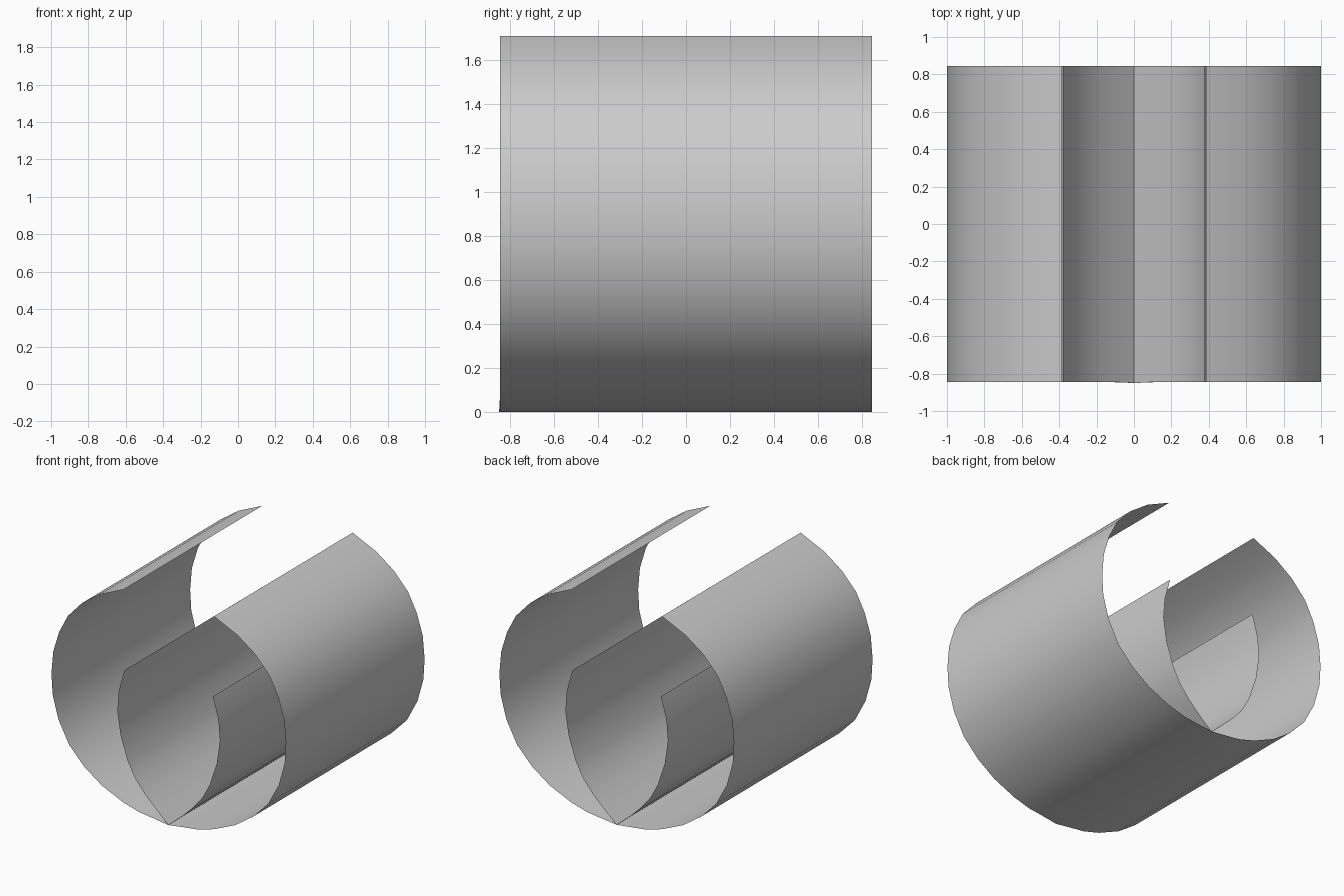
import bpy

if "Cube" in bpy.data.objects:
    bpy.data.objects.remove(bpy.data.objects["Cube"])

HALF = 0.845   # half length along y
SEAM = 0.005   # the seam reaches slightly further at the front

# Right-hand half profiles (x, z), starting at the bottom seam
OUTER = [(0, 0), (.13, .015), (.25, .03), (.39, .07), (.57, .15), (.72, .255),
         (.85, .39), (.94, .56), (.99, .74), (1, .9), (.985, 1.07),
         (.935, 1.235), (.86, 1.38), (.74, 1.51), (.585, 1.62), (.386, 1.71)]
INNER = [(0, 0), (.1, .085), (.2, .18), (.285, .28), (.35, .4), (.41, .58),
         (.437, .76), (.425, .92), (.377, 1.09)]


def sheet(name, half):
    """Mirror a half profile about x = 0 and sweep it along y as a thin sheet."""
    profile = [(-x, z) for x, z in reversed(half[1:])] + half
    verts = []
    for x, z in profile:
        front = -HALF - (SEAM if x == 0 else 0)
        verts += [(x, front, z), (x, HALF, z)]
    faces = [(2 * i, 2 * i + 2, 2 * i + 3, 2 * i + 1)
             for i in range(len(profile) - 1)]
    mesh = bpy.data.meshes.new(name)
    mesh.from_pydata(verts, [], faces)
    # Smooth curve with a sharp bottom seam
    for p in mesh.polygons:
        p.use_smooth = True
    obj = bpy.data.objects.new(name, mesh)
    bpy.context.collection.objects.link(obj)
    bpy.ops.object.select_all(action='DESELECT')
    obj.select_set(True)
    bpy.context.view_layer.objects.active = obj
    bpy.ops.object.shade_smooth_by_angle(angle=0.7)
    return obj


# Outer open cylinder and inner curled trough, joined at the bottom
sheet("outer_shell", OUTER)
sheet("inner_trough", INNER)
